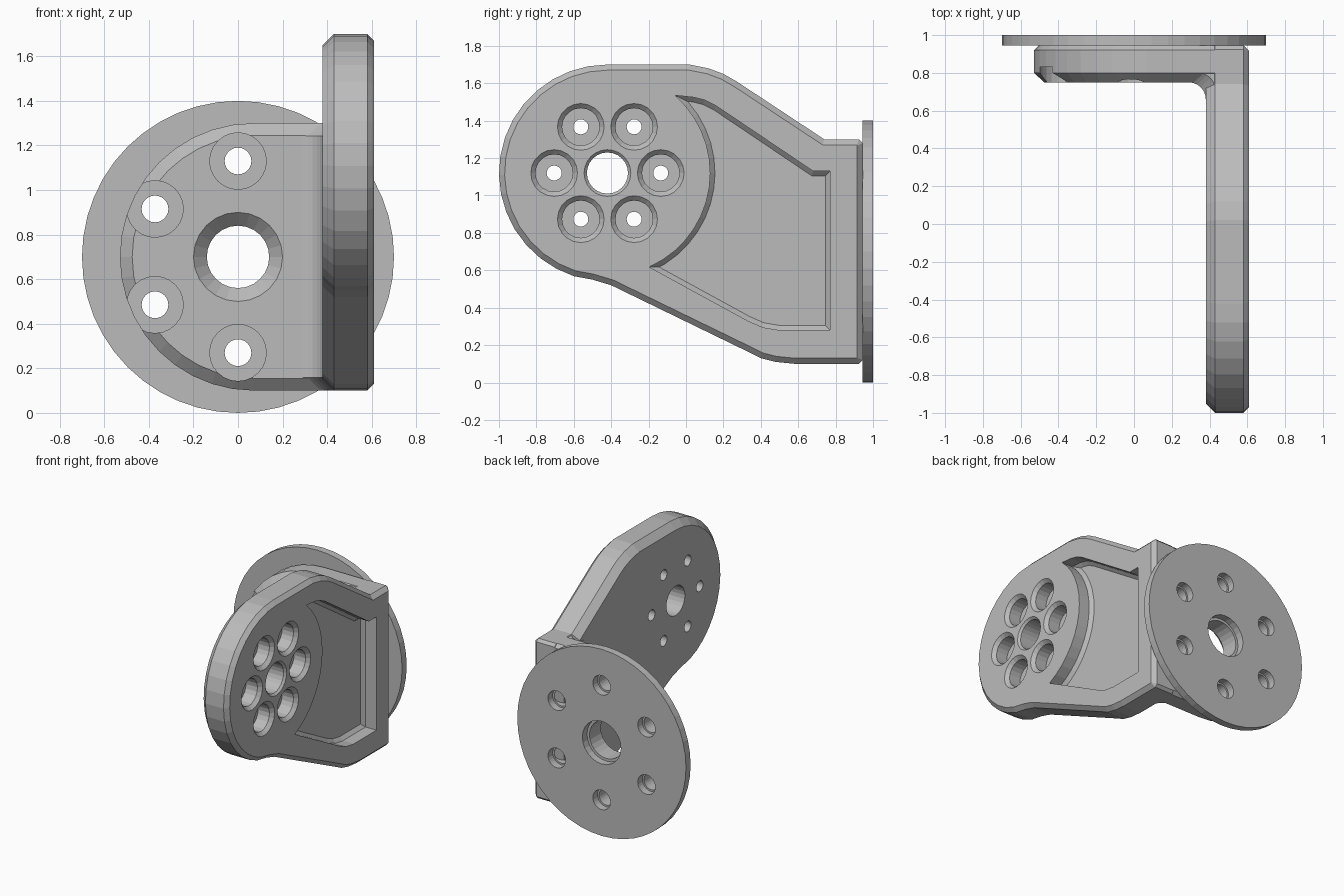
import bpy, bmesh
from math import sin, cos, radians, sqrt
from mathutils import Vector

cube = bpy.data.objects.get("Cube")
if cube:
    bpy.data.objects.remove(cube, do_unlink=True)

# One grey for the whole bracket
grey = bpy.data.materials.new("machined grey")
grey.use_nodes = True
COLOUR = (0.5, 0.5, 0.5, 1.0)
grey.diffuse_color = COLOUR
grey.node_tree.nodes["Principled BSDF"].inputs["Base Color"].default_value = COLOUR

# How (u, v, depth) maps to the world for each extrusion axis
AXES = {
    "x": lambda u, v, d: (d, u, v),
    "y": lambda u, v, d: (u, d, v),
    "z": lambda u, v, d: (u, v, d),
}


def arc(cu, cv, r, start, end, steps):
    angles = [radians(start + (end - start) * i / steps) for i in range(steps + 1)]
    return [(cu + r * cos(a), cv + r * sin(a)) for a in angles]


def circle(cu, cv, r, sides=24):
    return arc(cu, cv, r, 0, 360, sides)[:-1]


def inset(points, amount):
    """Move every edge of an anticlockwise outline inwards by amount."""
    result = []
    for i, p in enumerate(points):
        p = Vector(p)
        before = (p - Vector(points[i - 1])).normalized()
        after = (Vector(points[(i + 1) % len(points)]) - p).normalized()
        n1 = Vector((-before.y, before.x))
        n2 = Vector((-after.y, after.x))
        result.append(tuple(p + (n1 + n2) * amount / (1 + n1.dot(n2))))
    return result


def loft(bm, axis, layers):
    """Closed solid through a list of (depth, outline) layers."""
    place = AXES[axis]
    rings = [[bm.verts.new(place(u, v, d)) for u, v in pts] for d, pts in layers]
    for a, b in zip(rings, rings[1:]):
        n = len(a)
        for i in range(n):
            j = (i + 1) % n
            bm.faces.new((a[i], a[j], b[j], b[i]))
    bm.faces.new(rings[0])
    bm.faces.new(rings[-1])


def stepped_hole(bm, axis, u, v, steps, sides=24):
    loft(bm, axis, [(d, circle(u, v, r, sides)) for d, r in steps])


def finish(name, bm):
    bmesh.ops.recalc_face_normals(bm, faces=bm.faces)
    mesh = bpy.data.meshes.new(name)
    bm.to_mesh(mesh)
    bm.free()
    mesh.materials.append(grey)
    ob = bpy.data.objects.new(name, mesh)
    bpy.context.collection.objects.link(ob)
    return ob


def cut(target, cutter_bm):
    cutter = finish(target.name + "_cutter", cutter_bm)
    cutter.hide_render = True
    mod = target.modifiers.new("holes", "BOOLEAN")
    mod.operation = "DIFFERENCE"
    mod.solver = "EXACT"
    mod.object = cutter
    bpy.context.view_layer.objects.active = target
    bpy.ops.object.modifier_apply(modifier=mod.name)
    bpy.data.objects.remove(cutter, do_unlink=True)


def ring(cu, cv, r, start):
    return arc(cu, cv, r, start, start + 300, 5)


# Side arm: teardrop plate with chamfered edges
HUB_Y, HUB_Z = -0.42, 1.12
outline = arc(HUB_Y, HUB_Z, 0.58, 90, 252, 16)
outline += [(-0.50, 0.55), (-0.40, 0.52), (0.32, 0.17), (0.40, 0.13), (0.48, 0.11),
            (0.58, 0.10), (0.925, 0.10), (0.945, 0.12), (0.945, 1.28), (0.925, 1.30),
            (0.74, 1.30), (0.27, 1.61), (0.20, 1.65), (0.12, 1.68), (0.02, 1.70)]
bm = bmesh.new()
loft(bm, "x", [(0.38, inset(outline, 0.05)), (0.43, outline),
               (0.58, outline), (0.61, inset(outline, 0.03))])
arm = finish("side_arm", bm)

# Arm pocket, hub hole and ring of counterbored screw holes
pocket = [(0.33, 0.33), (0.41, 0.295), (0.50, 0.28), (0.77, 0.28), (0.77, 1.13),
          (0.68, 1.13), (0.16, 1.48), (0.10, 1.51), (0.04, 1.525)]
pocket += arc(HUB_Y, HUB_Z, 0.55, 49, -66, 14)
bm = bmesh.new()
loft(bm, "x", [(0.65, pocket), (0.52, pocket), (0.495, inset(pocket, 0.025))])
stepped_hole(bm, "x", HUB_Y, HUB_Z, [(0.62, 0.135), (0.595, 0.11), (0.35, 0.11)])
for y, z in ring(HUB_Y, HUB_Z, 0.285, 0):
    stepped_hole(bm, "x", y, z, [(0.62, 0.135), (0.585, 0.10), (0.49, 0.10),
                                 (0.49, 0.04), (0.35, 0.04)], 20)
cut(arm, bm)

# Mounting base: D-shaped block behind the arm
MID_Z = 0.70
outline = arc(0.07, MID_Z, 0.60, 90, 270, 20) + [(0.48, 0.10), (0.48, 1.30)]
bm = bmesh.new()
loft(bm, "y", [(0.75, inset(outline, 0.055)), (0.80, outline),
               (0.92, outline), (0.945, inset(outline, 0.025))])
base = finish("mounting_base", bm)

# Base bore and screw holes; the two under the arm are blind
bm = bmesh.new()
stepped_hole(bm, "y", 0, MID_Z, [(0.74, 0.21), (0.81, 0.14), (0.97, 0.14)])
for x, z in ring(0, MID_Z, 0.43, 30):
    if x > 0.1:
        steps = [(0.80, 0.06), (0.97, 0.06)]
    else:
        steps = [(0.70, 0.127), (0.83, 0.127), (0.83, 0.06), (0.97, 0.06)]
    stepped_hole(bm, "y", x, z, steps)
cut(base, bm)

# Fillet between the base and the arm
profile = arc(0.29, 0.66, 0.09, 90, 0, 6) + [(0.40, 0.66), (0.40, 0.77), (0.29, 0.77)]
shifted = [(x + 0.05, y + 0.05) for x, y in profile]
bm = bmesh.new()
loft(bm, "z", [(0.105, shifted), (0.158, profile), (1.242, profile), (1.295, shifted)])
finish("corner_fillet", bm)

# Round back flange with matching holes
bm = bmesh.new()
loft(bm, "y", [(d, circle(0, MID_Z, 0.70, 48)) for d in (0.945, 1.0)])
flange = finish("back_flange", bm)
bm = bmesh.new()
stepped_hole(bm, "y", 0, MID_Z, [(0.90, 0.16), (1.05, 0.16)])
for x, z in ring(0, MID_Z, 0.43, 30):
    stepped_hole(bm, "y", x, z, [(0.90, 0.073), (1.05, 0.073)])
cut(flange, bm)
